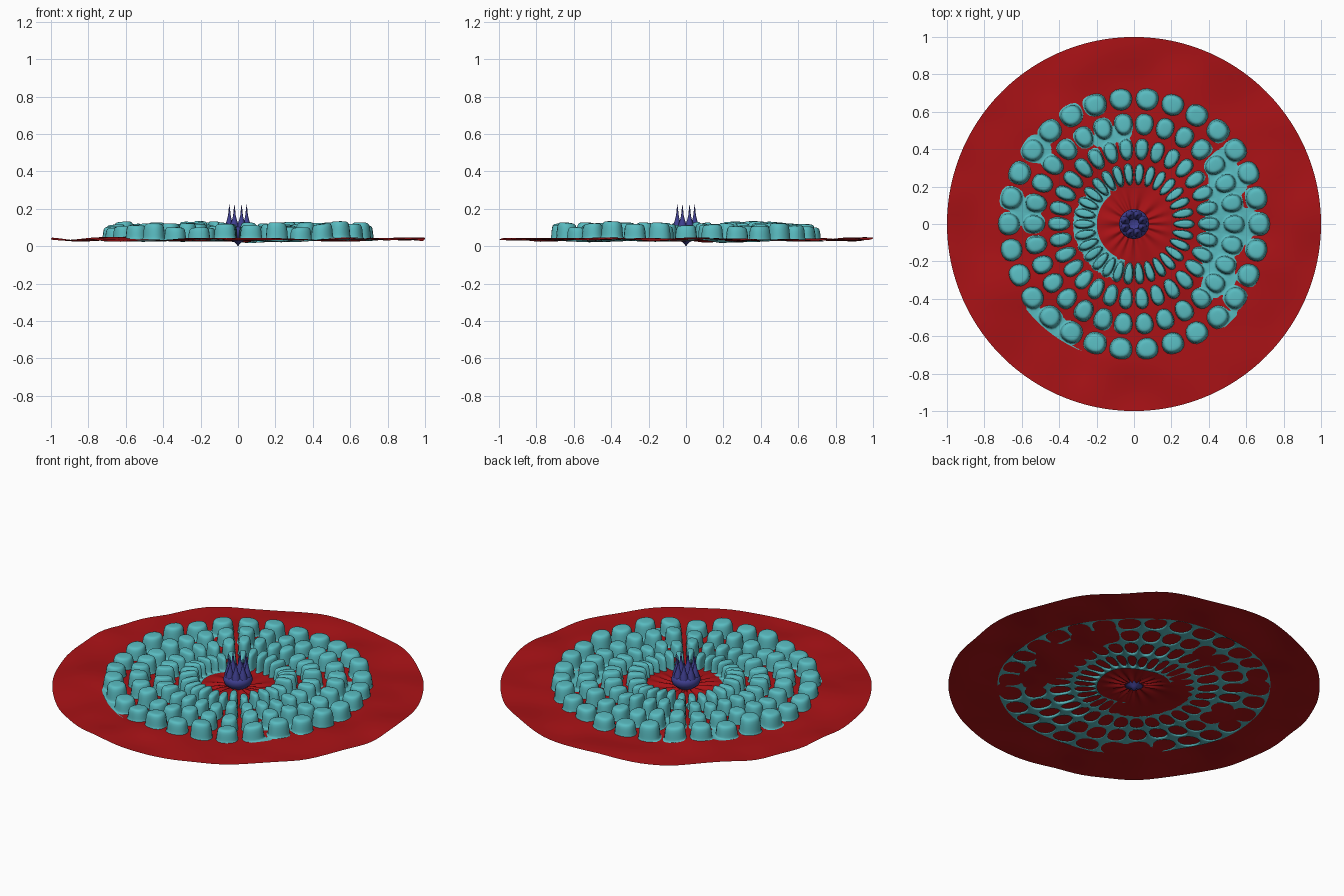
import bpy, bmesh, math, random
from mathutils import Vector, noise

if "Cube" in bpy.data.objects:
    bpy.data.objects.remove(bpy.data.objects["Cube"])

random.seed(4)


def material(name, rgb):
    m = bpy.data.materials.new(name)
    m.diffuse_color = (*rgb, 1)
    m.use_nodes = True
    m.node_tree.nodes["Principled BSDF"].inputs["Base Color"].default_value = m.diffuse_color
    return m


RED = material("red", (0.40, 0.006, 0.008))
TEAL = material("teal", (0.10, 0.50, 0.53))
INDIGO = material("indigo", (0.05, 0.05, 0.28))


def finish(name, bm, mat, subdiv=0, angle=180):
    bmesh.ops.recalc_face_normals(bm, faces=bm.faces)
    me = bpy.data.meshes.new(name)
    bm.to_mesh(me)
    bm.free()
    ob = bpy.data.objects.new(name, me)
    bpy.context.collection.objects.link(ob)
    me.materials.append(mat)
    if subdiv:
        mod = ob.modifiers.new("smooth", 'SUBSURF')
        mod.levels = mod.render_levels = subdiv
    bpy.ops.object.select_all(action='DESELECT')
    ob.select_set(True)
    bpy.context.view_layer.objects.active = ob
    bpy.ops.object.shade_smooth_by_angle(angle=math.radians(angle))
    return ob


def polar_grid(bm, radii, n, phase=0.0):
    # rings of quads; a zero radius becomes a single centre vertex
    rows = []
    for r in radii:
        if r == 0:
            rows.append([bm.verts.new((0, 0, 0))] * n)
        else:
            rows.append([bm.verts.new((r * math.cos(a), r * math.sin(a), 0))
                         for a in (phase + math.tau * k / n for k in range(n))])
    for a, b in zip(rows, rows[1:]):
        for k in range(n):
            q = [a[k], b[k], b[(k + 1) % n], a[(k + 1) % n]]
            bm.faces.new(list(dict.fromkeys(q)))


def lathe(bm, profile, n, cx=0.0, cy=0.0):
    rows = []
    for r, z in profile:
        if r == 0:
            rows.append([bm.verts.new((cx, cy, z))] * n)
        else:
            rows.append([bm.verts.new((cx + r * math.cos(math.tau * k / n),
                                       cy + r * math.sin(math.tau * k / n), z))
                         for k in range(n)])
    for a, b in zip(rows, rows[1:]):
        for k in range(n):
            q = [a[k], a[(k + 1) % n], b[(k + 1) % n], b[k]]
            bm.faces.new(list(dict.fromkeys(q)))


def wave(x, y):
    return 0.037 + 0.019 * noise.noise(Vector((x * 4.0, y * 4.0, 1.7)))


# rippled red membrane with radial creases around the mouth
bm = bmesh.new()
polar_grid(bm, [0, 0.03, 0.06] + [0.09 + 0.91 * i / 30 for i in range(31)], 120)
for v in bm.verts:
    x, y = v.co.x, v.co.y
    r, a = math.hypot(x, y), math.atan2(y, x)
    crease = 0.007 * math.sin(15 * a + 2 * math.sin(3 * a)) * min(1, r / 0.08) * math.exp(-(r / 0.17) ** 4)
    v.co.z = wave(x, y) + crease
finish("membrane", bm, RED)

# teal sheet of 30 x 4 cells, each raised into a rounded knob
bm = bmesh.new()
polar_grid(bm, [0.20, 0.335, 0.47, 0.605, 0.74], 30, math.radians(6))
for v in bm.verts:
    x, y = v.co.x, v.co.y
    v.co.z = wave(x, y) - 0.003 + 0.014 * noise.noise(Vector((x * 3, y * 3, 9.2)))
bm.normal_update()
cells = list(bm.faces)
heights = [0.082 + random.uniform(-0.012, 0.014) for _ in cells]
for scale, rise in ((0.90, 0.0), (0.95, 0.93), (0.60, 0.07)):
    cells = bmesh.ops.extrude_discrete_faces(bm, faces=cells)["faces"]
    for f, h in zip(cells, heights):
        c = f.calc_center_median()
        for v in f.verts:
            v.co = c + (v.co - c) * scale + Vector((0, 0, h * rise))
finish("knob_field", bm, TEAL, 2)

# central bulb
bm = bmesh.new()
lathe(bm, [(0, 0.0), (0.018, 0.022), (0.05, 0.036), (0.072, 0.055), (0.08, 0.078),
           (0.074, 0.098), (0.055, 0.108), (0.03, 0.098), (0, 0.075)], 32)
finish("central_bulb", bm, INDIGO, 0, 60)

# crown of eight flared spikes
bm = bmesh.new()
for k in range(8):
    a = math.tau * (k + 0.5) / 8
    lathe(bm, [(0.026, 0.085), (0.022, 0.115), (0.013, 0.14), (0.007, 0.165),
               (0.004, 0.195), (0, 0.228)], 12, 0.05 * math.cos(a), 0.05 * math.sin(a))
finish("spike_crown", bm, INDIGO, 0, 60)
